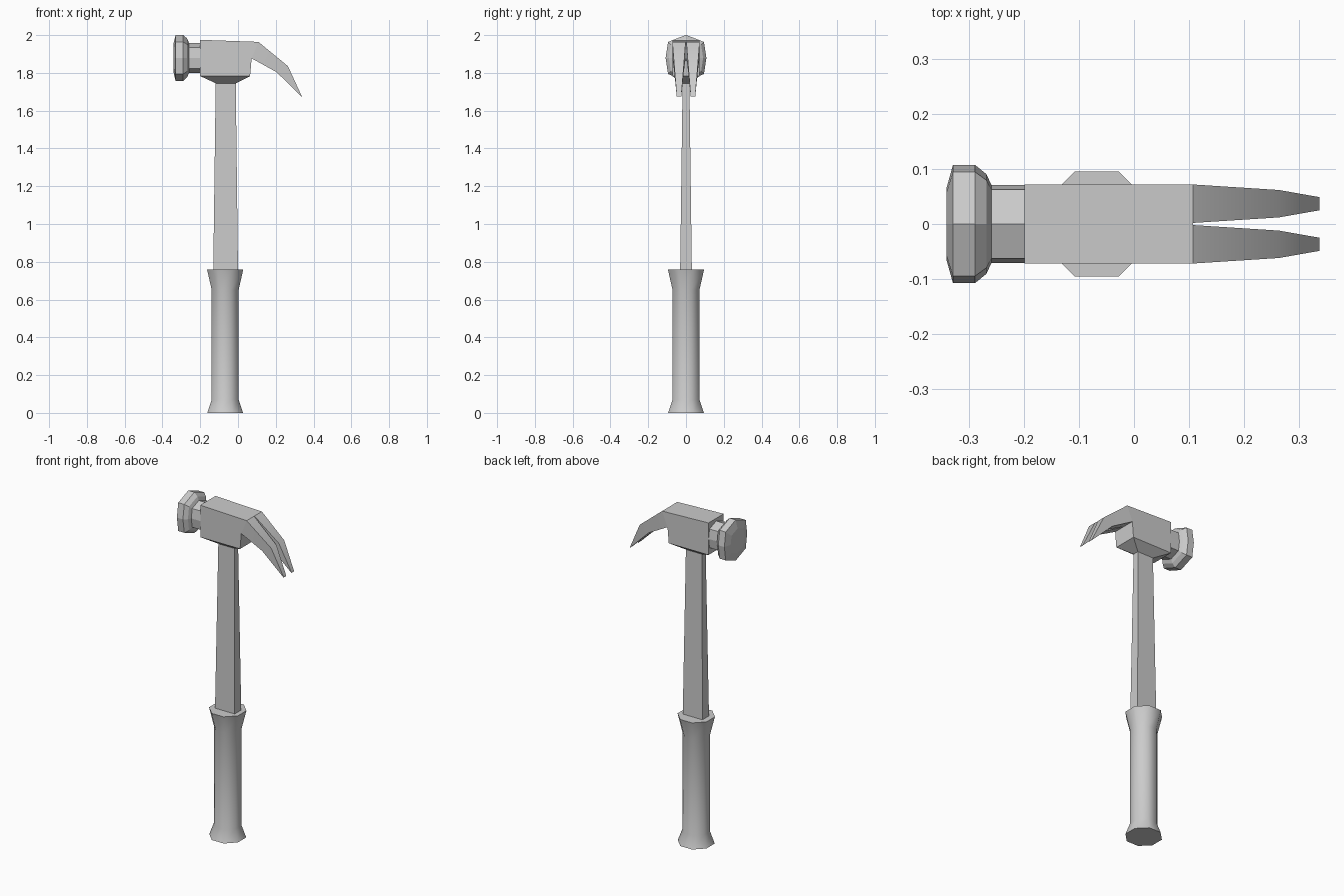
import bpy, bmesh
from math import radians, cos, sin, pi

if "Cube" in bpy.data.objects:
    bpy.data.objects.remove(bpy.data.objects["Cube"])

CX = -0.068   # handle axis


def loft(name, chains, caps=(True, True), smooth=None):
    """Skin one or more chains of equal-sized rings into a single object."""
    bm = bmesh.new()
    for rings in chains:
        vs = [[bm.verts.new(p) for p in ring] for ring in rings]
        n = len(vs[0])
        for a, b in zip(vs, vs[1:]):
            for i in range(n):
                j = (i + 1) % n
                bm.faces.new((a[i], a[j], b[j], b[i]))
        if caps[0]:
            bm.faces.new(vs[0][::-1])
        if caps[1]:
            bm.faces.new(vs[-1])
        bmesh.ops.recalc_face_normals(bm, faces=bm.faces[:])
    bmesh.ops.dissolve_degenerate(bm, dist=1e-5, edges=bm.edges[:])
    me = bpy.data.meshes.new(name)
    bm.to_mesh(me)
    bm.free()
    ob = bpy.data.objects.new(name, me)
    bpy.context.collection.objects.link(ob)
    if smooth:
        bpy.ops.object.select_all(action='DESELECT')
        ob.select_set(True)
        bpy.context.view_layer.objects.active = ob
        bpy.ops.object.shade_smooth_by_angle(angle=radians(smooth))
    return ob


def octagon(apothem, z):
    r = apothem / cos(pi / 8)
    return [(CX + r * cos(pi / 8 + k * pi / 4), r * sin(pi / 8 + k * pi / 4), z) for k in range(8)]


def rect(x0, x1, hy, z):
    return [(x0, -hy, z), (x1, -hy, z), (x1, hy, z), (x0, hy, z)]


# Octagonal grip with flared ends
loft("grip", [[octagon(a, z) for a, z in
               ((0.095, 0), (0.071, 0.07), (0.071, 0.65), (0.096, 0.76))]], smooth=50)

# Flat tapered shaft
loft("shaft", [[rect(-0.131, 0.0, 0.031, 0.75), rect(-0.118, -0.012, 0.018, 1.75)]])

# Sloped collar under the head
loft("collar", [[rect(-0.118, -0.012, 0.018, 1.745), rect(-0.2, 0.064, 0.072, 1.783)]],
     caps=(True, False))

# Head block: side profile extruded across the width
side = [(-0.2, 1.783), (0.064, 1.783), (0.072, 1.877), (0.108, 1.964), (-0.2, 1.975)]
loft("head_block", [[[(x, y, z) for x, z in side] for y in (-0.072, 0.072)]])

# Split claw: top x/z, underside x/z, outer y, inner y
claw = [(0.108, 1.964, 0.072, 1.877, 0.072, 0.002),
        (0.264, 1.836, 0.204, 1.804, 0.062, 0.012),
        (0.338, 1.676, 0.336, 1.675, 0.049, 0.025)]
loft("claw", [[[(tx, s * yo, tz), (tx, s * yi, tz), (bx, s * yi, bz), (bx, s * yo, bz)]
               for tx, tz, bx, bz, yo, yi in claw] for s in (1, -1)],
     caps=(False, True), smooth=45)

# Striking face and neck: slightly squared octagon scaled along x
sec = [(0, 0.122), (0.095, 0.085), (0.108, 0), (0.095, -0.085),
       (0, -0.122), (-0.095, -0.085), (-0.108, 0), (-0.095, 0.085)]
steps = [(-0.342, 0.6), (-0.33, 1), (-0.29, 1), (-0.269, 0.84), (-0.26, 0.66), (-0.2, 0.66)]
loft("striker", [[[(x, y * s, 1.879 + z * s) for y, z in sec] for x, s in steps]],
     caps=(True, False))
